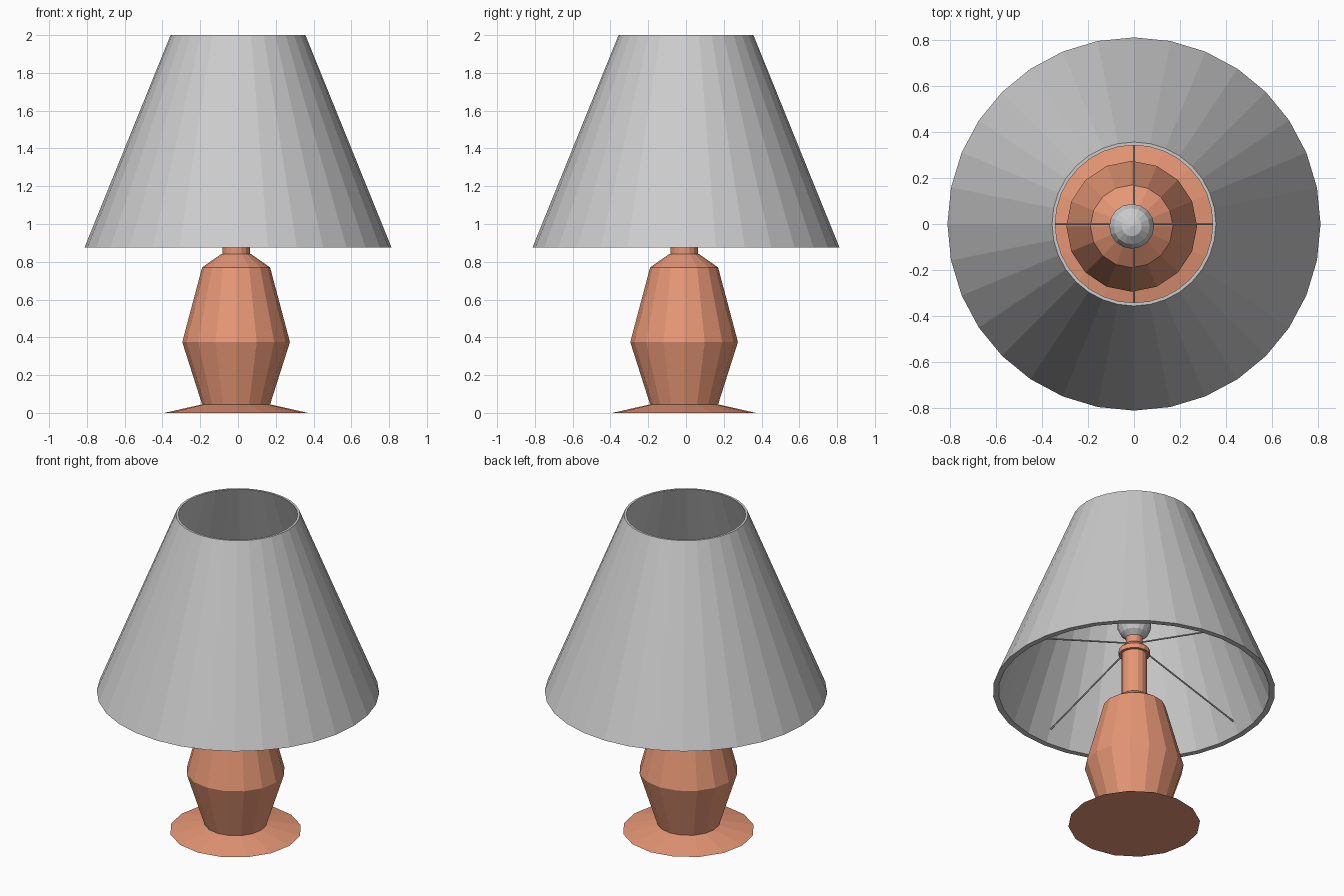
import bpy, bmesh, math
from mathutils import Vector

if "Cube" in bpy.data.objects:
    bpy.data.objects.remove(bpy.data.objects["Cube"])

copper = bpy.data.materials.new("copper")
copper.diffuse_color = (0.8, 0.31, 0.18, 1)
copper.use_nodes = True
copper.node_tree.nodes["Principled BSDF"].inputs["Base Color"].default_value = copper.diffuse_color


def finish(name, bm, mat=None):
    bmesh.ops.recalc_face_normals(bm, faces=bm.faces)
    mesh = bpy.data.meshes.new(name)
    bm.to_mesh(mesh)
    bm.free()
    if mat:
        mesh.materials.append(mat)
    obj = bpy.data.objects.new(name, mesh)
    bpy.context.collection.objects.link(obj)
    return obj


def lathe(name, profile, sides, mat=None, centre=(0, 0), closed=False):
    """Spin an (r, z) profile around a vertical axis; r = 0 gives a pole."""
    bm = bmesh.new()
    cx, cy = centre
    rings = []
    for r, z in profile:
        if r == 0:
            rings.append([bm.verts.new((cx, cy, z))] * sides)
        else:
            rings.append([bm.verts.new((cx + r * math.cos(2 * math.pi * i / sides),
                                        cy + r * math.sin(2 * math.pi * i / sides), z))
                          for i in range(sides)])
    pairs = list(zip(rings, rings[1:]))
    if closed:
        pairs.append((rings[-1], rings[0]))
    for a, b in pairs:
        for i in range(sides):
            j = (i + 1) % sides
            quad = list(dict.fromkeys((a[i], a[j], b[j], b[i])))
            bm.faces.new(quad)
    return finish(name, bm, mat)


def rod(name, start, end, radius):
    start, end = Vector(start), Vector(end)
    d = end - start
    bm = bmesh.new()
    bmesh.ops.create_cone(bm, cap_ends=True, segments=6, radius1=radius,
                          radius2=radius, depth=d.length)
    bm.transform(d.to_track_quat('Z', 'Y').to_matrix().to_4x4())
    bmesh.ops.translate(bm, verts=bm.verts, vec=(start + end) / 2)
    return finish(name, bm)


C = (-0.01, -0.01)

# Foot, vase body, neck, collar and socket as one turned piece
lathe("lamp_base", [(0, 0), (0.38, 0), (0.18, 0.045), (0.285, 0.375),
                    (0.18, 0.77), (0.08, 0.84), (0.073, 0.84), (0.073, 1.12),
                    (0.09, 1.12), (0.09, 1.15), (0.06, 1.18), (0.045, 1.18),
                    (0.05, 1.23), (0, 1.23)], 16, copper, C)

# Bulb
R, Z = 0.1, 1.32
lathe("bulb", [(0 if k in (0, 7) else R * math.sin(math.pi * k / 7),
                Z - R * math.cos(math.pi * k / 7)) for k in range(8)], 16, None, C)

# Tapered shade with wall thickness
lathe("lampshade", [(0.813, 0.875), (0.357, 2.0), (0.343, 2.0), (0.78, 0.875)],
      32, closed=True)

# Four wires holding the shade
for i in range(4):
    c, s = round(math.cos(i * math.pi / 2)), round(math.sin(i * math.pi / 2))
    rod(f"shade_wire_{i + 1}", (0.03 * c, 0.03 * s, 1.18),
        (0.745 * c, 0.745 * s, 0.95), 0.005)
